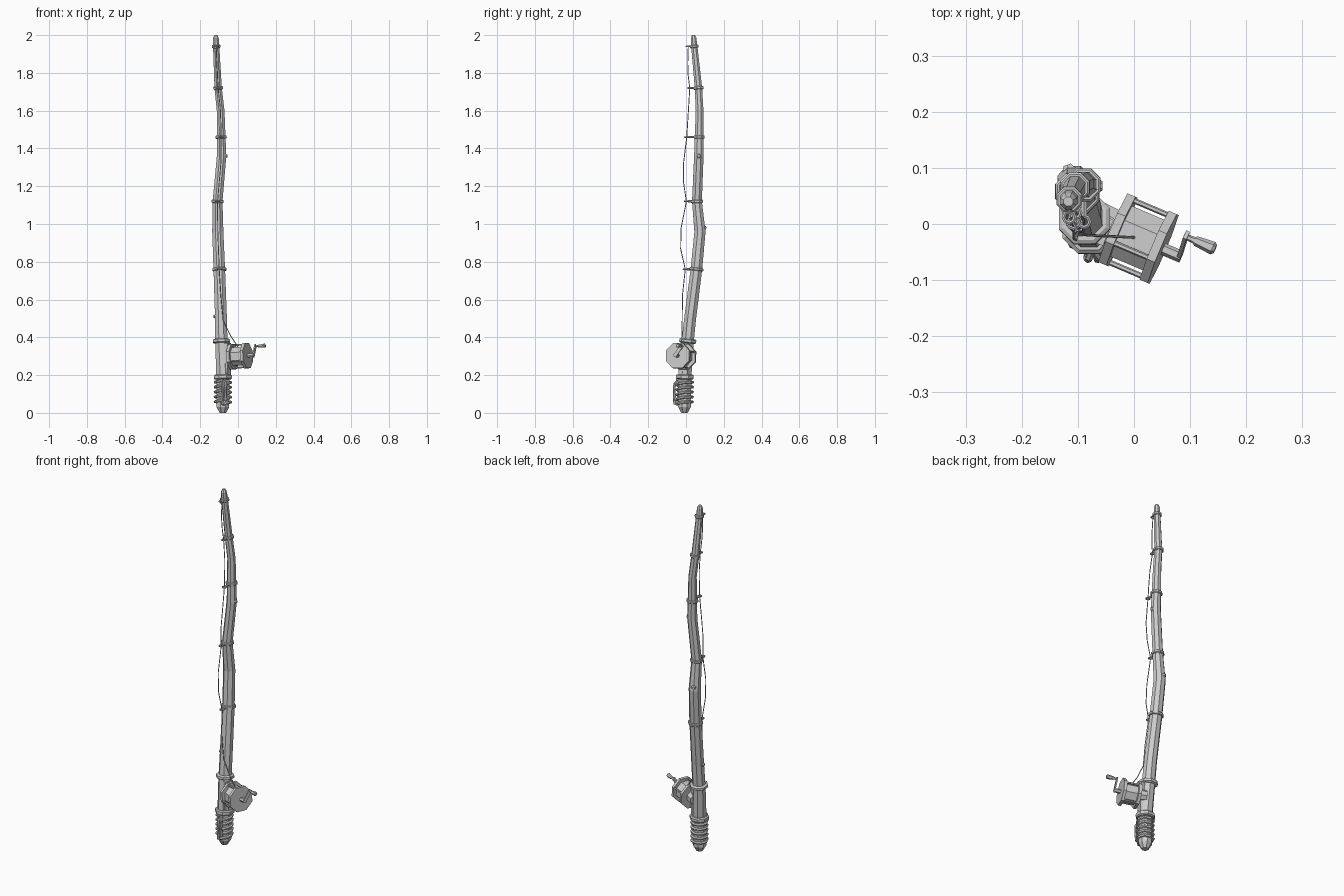
import bpy, bmesh, math
from mathutils import Vector, Matrix

if "Cube" in bpy.data.objects:
    bpy.data.objects.remove(bpy.data.objects["Cube"])

SIDES = 8


def finish(name, bm):
    bmesh.ops.recalc_face_normals(bm, faces=bm.faces[:])
    me = bpy.data.meshes.new(name)
    bm.to_mesh(me)
    bm.free()
    ob = bpy.data.objects.new(name, me)
    bpy.context.collection.objects.link(ob)
    return ob


def tube(name, pts, radii, sides=SIDES, closed=False):
    """Faceted tube swept along a path, one radius or one per point."""
    pts = [Vector(p) for p in pts]
    n = len(pts)
    if not isinstance(radii, (list, tuple)):
        radii = [radii] * n
    bm = bmesh.new()
    rings, u = [], None
    for i, p in enumerate(pts):
        a = pts[(i - 1) % n] if closed else pts[max(i - 1, 0)]
        b = pts[(i + 1) % n] if closed else pts[min(i + 1, n - 1)]
        t = (b - a).normalized()
        if u is None:
            u = Vector((1, 0, 0)) if abs(t.x) < 0.8 else Vector((0, 0, 1))
        u = (u - t * u.dot(t)).normalized()
        v = t.cross(u)
        rings.append([bm.verts.new(p + radii[i] * (u * math.cos(w) + v * math.sin(w)))
                      for w in (2 * math.pi * (k + 0.5) / sides for k in range(sides))])
    for i in range(n if closed else n - 1):
        r, s = rings[i], rings[(i + 1) % n]
        for k in range(sides):
            j = (k + 1) % sides
            bm.faces.new((r[k], r[j], s[j], s[k]))
    if not closed:
        bm.faces.new(rings[0])
        bm.faces.new(rings[-1])
    return finish(name, bm)


def box(name, size, matrix):
    bm = bmesh.new()
    bmesh.ops.create_cube(bm, size=1, matrix=matrix @ Matrix.Diagonal((*size, 1)))
    return finish(name, bm)


# crooked wooden rod: x, y, z, radius
ROD = [(-.08, -.008, .0, .018), (-.08, -.008, .03, .036), (-.08, -.006, .2, .038),
       (-.088, .008, .37, .035), (-.09, .022, .5, .034), (-.099, .055, .76, .033),
       (-.107, .074, .96, .032), (-.108, .058, 1.12, .028), (-.087, .068, 1.36, .027),
       (-.092, .072, 1.6, .022), (-.105, .066, 1.72, .021), (-.115, .045, 1.93, .018),
       (-.117, .04, 1.985, .016), (-.117, .04, 2.0, .009)]
tube("rod", [p[:3] for p in ROD], [p[3] for p in ROD])


def rod_at(z):
    for a, b in zip(ROD, ROD[1:]):
        if a[2] <= z <= b[2]:
            f = (z - a[2]) / (b[2] - a[2])
            q = [s + (t - s) * f for s, t in zip(a, b)]
            return Vector(q[:3]), q[3]


# knots in the wood
for i, (z, ang) in enumerate([(.51, 190), (1.36, 0), (.98, 110)]):
    c, r = rod_at(z)
    d = Vector((math.cos(math.radians(ang)), math.sin(math.radians(ang)), 0))
    tube(f"knot_{i + 1}", [c + d * r * .5, c + d * (r + .004)], [.02, .008], 6)

# cord wrapped round the grip, with its loose ends hanging in front
wrap = []
for i in range(41):
    z = .045 + .13 * i / 40
    c, r = rod_at(z)
    w = 2 * math.pi * i / 8 - math.pi / 2
    wrap.append(c + Vector((math.cos(w), math.sin(w), 0)) * .041
                + Vector((0, 0, .006 * math.cos(w))))
tube("grip_cord", wrap, .008, 6)
for i, (dx, low) in enumerate([(0, .045), (.017, .065)]):
    tube(f"cord_end_{i + 1}", [(-.074, -.045, .17), (-.08 + dx, -.06, .155),
                               (-.082 + dx, -.063, .11), (-.082 + dx, -.058, low)],
         [.006, .007, .007, .009], 6)


# collars and guide bands around the rod
def band(name, z, extra, h):
    c, r = rod_at(z)
    up = ((rod_at(z + .02)[0] - rod_at(z - .02)[0])).normalized() * h / 2
    tube(name, [c - up, c - up * .6, c + up * .6, c + up],
         [r + extra * .5, r + extra, r + extra, r + extra * .5])


band("grip_collar", .19, .013, .026)
band("upper_collar", .38, .014, .022)
GUIDES = [(.76, -.004), (1.12, .002), (1.46, .004), (1.72, .02), (1.94, .012)]
for i, (z, y) in enumerate(GUIDES):
    band(f"guide_band_{i + 1}", z, .007, .016)
    c, r = rod_at(z)
    tube(f"guide_stem_{i + 1}", [(c.x, c.y - r, z), (c.x, y + .009, z)], .006, 6)
    tube(f"guide_ring_{i + 1}", [(c.x + .01 * math.cos(k * math.pi / 4),
                                  y + .01 * math.sin(k * math.pi / 4), z) for k in range(8)],
         .004, 6, True)

# reel, built along local x and turned towards the front
REEL = (Matrix.Translation((.008, -.026, .3)) @ Matrix.Rotation(math.radians(-23), 4, 'Z')
        @ Matrix.Rotation(math.radians(-4), 4, 'Y'))


def reel_tube(name, pts, radii, sides=SIDES):
    return tube(name, [REEL @ Vector(p) for p in pts], radii, sides)


reel_tube("spool", [(-.04, 0, 0), (.04, 0, 0)], .053)
for name, x in (("inner_plate", -.04), ("outer_plate", .04)):
    reel_tube(name, [(x - .008, 0, 0), (x + .008, 0, 0)], .072)
for k in range(4):
    w = math.pi * (k + .5) / 2 - math.pi / 8
    y, z = .064 * math.cos(w), .064 * math.sin(w)
    reel_tube(f"frame_bar_{k + 1}", [(-.04, y, z), (.04, y, z)], .005, 6)

# foot joining the reel to the rod
reel_tube("reel_mount", [(-.09, .01, 0), (-.045, 0, 0)], [.028, .036])
box("reel_foot", (.02, .05, .17),
    Matrix.Translation((-.055, -.012, .285)) @ Matrix.Rotation(math.radians(-23), 4, 'Z'))

# crank
reel_tube("crank_shaft", [(.045, 0, 0), (.082, 0, 0)], .011, 6)
box("crank_arm", (.007, .018, .075), REEL @ Matrix.Translation((.08, .018, .024))
    @ Matrix.Rotation(math.radians(-35), 4, 'X'))
reel_tube("crank_knob", [(.076, .036, .047), (.095, .036, .047), (.1, .036, .047),
                         (.132, .036, .047), (.137, .036, .047)],
          [.005, .006, .009, .012, .008], 6)

# fishing line from the spool through the guides
line = [(.0, -.024, .35), (-.04, -.022, .41), (-.078, -.02, .49), (-.09, -.019, .62)]
sag = [.026, .016, .0, .006]
for i, (z, y) in enumerate(GUIDES):
    line.append((rod_at(z)[0].x, y, z))
    if i < 4:
        z2, y2 = GUIDES[i + 1]
        for f in (.3, .6):
            zz = z + (z2 - z) * f
            line.append((rod_at(zz)[0].x, y + (y2 - y) * f - sag[i], zz))
tube("fishing_line", line, .0025, 5)
